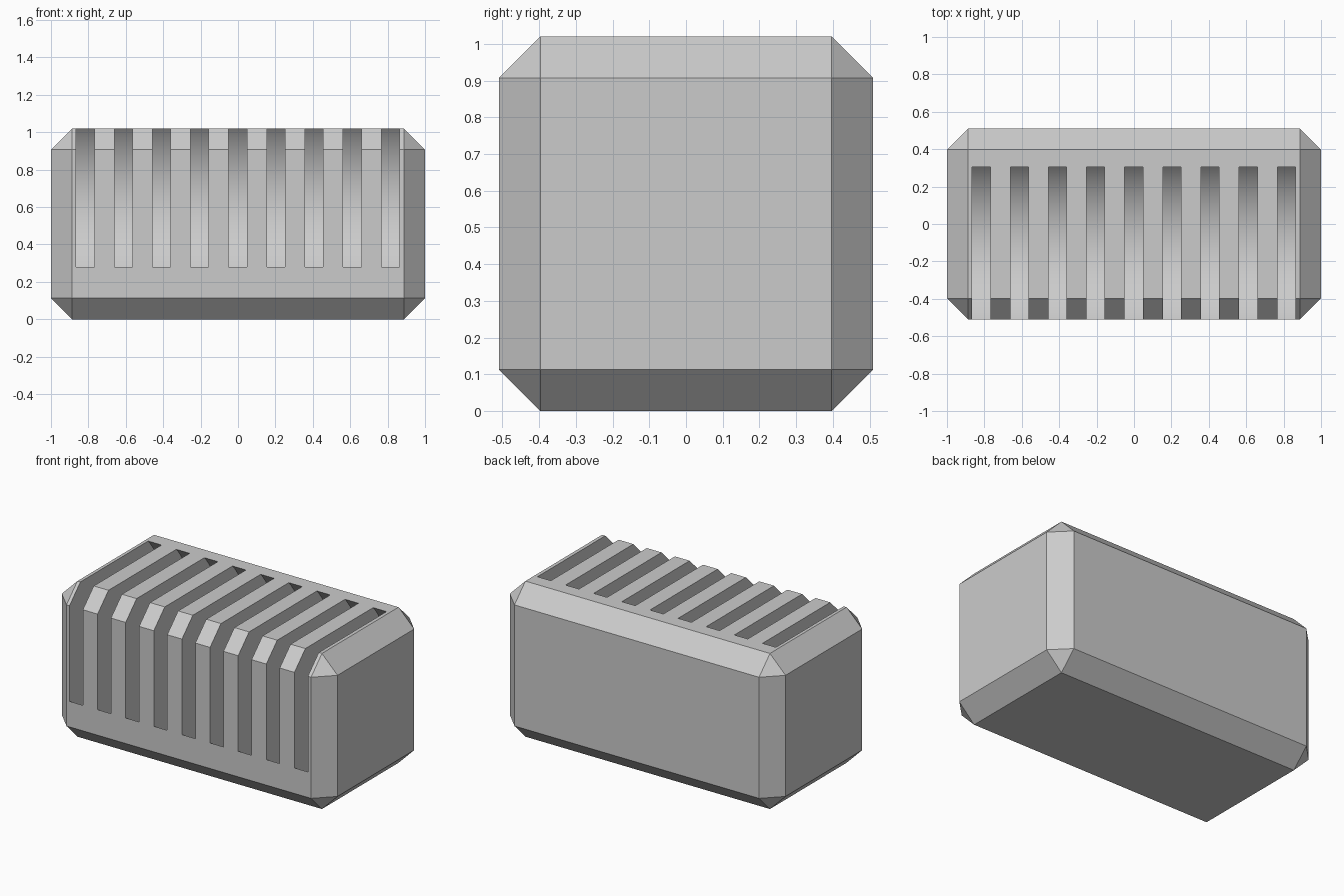
import bpy, bmesh
from math import radians
from mathutils import Matrix, Vector

if "Cube" in bpy.data.objects:
    bpy.data.objects.remove(bpy.data.objects["Cube"])


def make_object(name, bm):
    mesh = bpy.data.meshes.new(name)
    bm.to_mesh(mesh)
    bm.free()
    obj = bpy.data.objects.new(name, mesh)
    bpy.context.collection.objects.link(obj)
    return obj


# Chamfered block body
W, D, H, CHAMFER = 2.0, 1.02, 1.02, 0.113
bm = bmesh.new()
bmesh.ops.create_cube(bm, size=1)
bmesh.ops.scale(bm, vec=(W, D, H), verts=bm.verts)
bmesh.ops.translate(bm, vec=(0, 0, H / 2), verts=bm.verts)
bmesh.ops.bevel(bm, geom=bm.edges[:], offset=CHAMFER, segments=1,
                profile=0.5, affect='EDGES')
body = make_object("slotted_block", bm)

# Row of nine round discs that carve the slots through the top front edge
bm = bmesh.new()
for i in range(9):
    centre = Vector((-0.817 + 0.204 * i, -0.102, 0.65))
    bmesh.ops.create_cone(
        bm, cap_ends=True, segments=64, radius1=0.551, radius2=0.551, depth=0.097,
        matrix=Matrix.Translation(centre) @ Matrix.Rotation(radians(90), 4, 'Y'))
cutter = make_object("slot_cutter", bm)
cutter.hide_render = True

# Cut the slots, then bake the result
cut = body.modifiers.new("slots", 'BOOLEAN')
cut.operation = 'DIFFERENCE'
cut.solver = 'EXACT'
cut.object = cutter
bpy.context.view_layer.objects.active = body
body.select_set(True)
cutter.select_set(False)
bpy.ops.object.modifier_apply(modifier=cut.name)
bpy.data.objects.remove(cutter, do_unlink=True)

# Smooth curved slot floors, crisp chamfers
bpy.ops.object.shade_smooth_by_angle(angle=radians(30))
